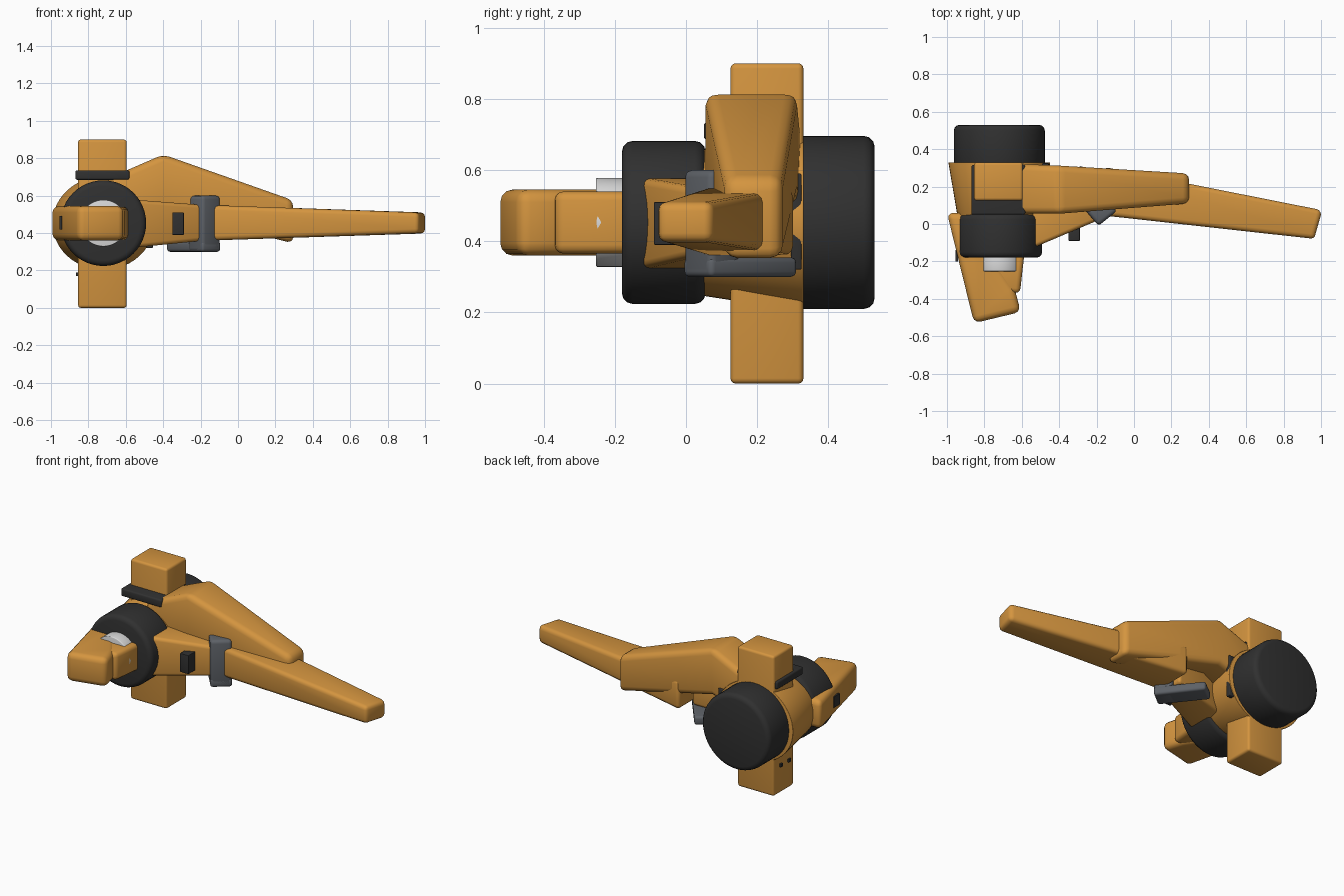
import bpy, bmesh, math
from mathutils import Matrix, Vector

cube = bpy.data.objects.get("Cube")
if cube:
    bpy.data.objects.remove(cube, do_unlink=True)


def material(name, rgb):
    m = bpy.data.materials.new(name)
    m.use_nodes = True
    m.diffuse_color = (*rgb, 1)
    m.node_tree.nodes["Principled BSDF"].inputs["Base Color"].default_value = (*rgb, 1)
    return m


ORANGE = material("amber orange", (0.66, 0.30, 0.05))
DARK = material("charcoal", (0.03, 0.03, 0.03))
GREY = material("slate grey", (0.11, 0.12, 0.135))
WHITE = material("pale grey", (0.7, 0.7, 0.7))


def finish(name, bm, mat, bevel=0.0):
    """Round the hard edges, then store the mesh as an object."""
    bmesh.ops.recalc_face_normals(bm, faces=bm.faces)
    if bevel:
        hard = [e for e in bm.edges if e.calc_face_angle(0) > math.radians(35)]
        bmesh.ops.bevel(bm, geom=hard, offset=bevel, segments=3, profile=0.5,
                        affect="EDGES", clamp_overlap=True)
    me = bpy.data.meshes.new(name)
    bm.to_mesh(me)
    bm.free()
    me.materials.append(mat)
    ob = bpy.data.objects.new(name, me)
    bpy.context.collection.objects.link(ob)
    bpy.ops.object.select_all(action="DESELECT")
    ob.select_set(True)
    bpy.context.view_layer.objects.active = ob
    bpy.ops.object.shade_smooth_by_angle(angle=math.radians(40))
    return ob


def loft(name, sections, mat, bevel=0.02):
    """Join rectangles (x, y0, y1, z0, z1) along x."""
    bm = bmesh.new()
    rings = [[bm.verts.new(p) for p in
              ((x, y0, z0), (x, y1, z0), (x, y1, z1), (x, y0, z1))]
             for x, y0, y1, z0, z1 in sections]
    for a, b in zip(rings, rings[1:]):
        for i in range(4):
            j = (i + 1) % 4
            bm.faces.new((a[i], a[j], b[j], b[i]))
    bm.faces.new(rings[0])
    bm.faces.new(rings[-1])
    return finish(name, bm, mat, bevel)


def box(name, x0, x1, y0, y1, z0, z1, mat, bevel=0.015):
    return loft(name, [(x0, y0, y1, z0, z1), (x1, y0, y1, z0, z1)], mat, bevel)


def prism(name, outline, z0, z1, mat, bevel=0.02):
    """Extrude a plan outline upward."""
    bm = bmesh.new()
    face = bm.faces.new([bm.verts.new((x, y, z0)) for x, y in outline])
    new = bmesh.ops.extrude_face_region(bm, geom=[face])["geom"]
    bmesh.ops.translate(bm, vec=(0, 0, z1 - z0),
                        verts=[v for v in new if isinstance(v, bmesh.types.BMVert)])
    return finish(name, bm, mat, bevel)


def drum(name, y0, y1, r_front, r_back, mat, bevel, stretch=1.0):
    """Round part lying along y on the body axis."""
    bm = bmesh.new()
    bmesh.ops.create_cone(bm, cap_ends=True, segments=48, radius1=r_back,
                          radius2=r_front, depth=y1 - y0)
    place = (Matrix.Translation((-0.72, (y0 + y1) / 2, 0.453))
             @ Matrix.Diagonal((stretch, 1, 1, 1))
             @ Matrix.Rotation(math.pi / 2, 4, "X"))
    bmesh.ops.transform(bm, matrix=place, verts=bm.verts)
    return finish(name, bm, mat, bevel)


# Round body
drum("rear_drum", 0.30, 0.53, 0.243, 0.243, DARK, 0.03)
drum("body_cone", 0.04, 0.33, 0.205, 0.25, ORANGE, 0.004, 1.09)
drum("front_drum", -0.18, 0.055, 0.229, 0.229, DARK, 0.03)
drum("front_hub", -0.253, -0.17, 0.125, 0.125, WHITE, 0.005)

# Vertical post and its strap
box("post", -0.855, -0.595, 0.125, 0.33, 0, 0.9, ORANGE)
box("post_strap", -0.87, -0.58, 0.05, 0.315, 0.685, 0.735, DARK, 0.01)
box("shoulder_plate", -0.49, -0.455, 0.295, 0.325, 0.32, 0.59, DARK, 0.005)

# Bent upper arm, lower arm and long beam
loft("upper_arm", [(-0.70, 0.055, 0.325, 0.42, 0.69),
                   (-0.40, 0.055, 0.312, 0.52, 0.82),
                   (0.295, 0.11, 0.27, 0.345, 0.575)], ORANGE, 0.035)
loft("lower_arm", [(-0.58, -0.145, 0.12, 0.32, 0.58),
                   (-0.18, 0.025, 0.20, 0.36, 0.55)], ORANGE, 0.02)
box("arm_block", -0.35, -0.29, -0.09, 0.0, 0.39, 0.51, DARK, 0.003)
beam = loft("long_beam", [(-0.16, 0.045, 0.305, 0.36, 0.55),
                          (1.0, -0.08, 0.075, 0.398, 0.51)], ORANGE, 0.025)
# Slant the far end of the beam
for v in beam.data.vertices:
    if v.co.x > 0.9 and v.co.y < 0:
        v.co.x -= 0.03

# Angled bracket: flat foot and upright wall
prism("bracket_foot", [(-0.19, -0.01), (-0.09, 0.07), (-0.28, 0.315), (-0.385, 0.235)],
      0.30, 0.355, GREY, 0.015)
prism("bracket_wall", [(-0.19, -0.01), (-0.09, 0.07), (-0.16, 0.155), (-0.27, 0.085)],
      0.30, 0.60, GREY, 0.02)

# Front grip: outer finger and inner block
prism("grip_finger", [(-1.0, 0.06), (-0.855, -0.53), (-0.605, -0.47),
                      (-0.64, -0.34), (-0.80, -0.10), (-0.85, 0.06)],
      0.36, 0.545, ORANGE, 0.035)
prism("grip_block", [(-0.80, -0.36), (-0.61, -0.37), (-0.585, -0.15), (-0.85, -0.15)],
      0.365, 0.54, ORANGE, 0.025)
box("grip_slot", -0.955, -0.942, -0.20, -0.14, 0.42, 0.49, DARK, 0)

# Small bolts on the lower post
for y in (0.18, 0.26):
    box("post_bolt", -0.865, -0.85, y - 0.01, y + 0.01, 0.17, 0.19, DARK, 0)
